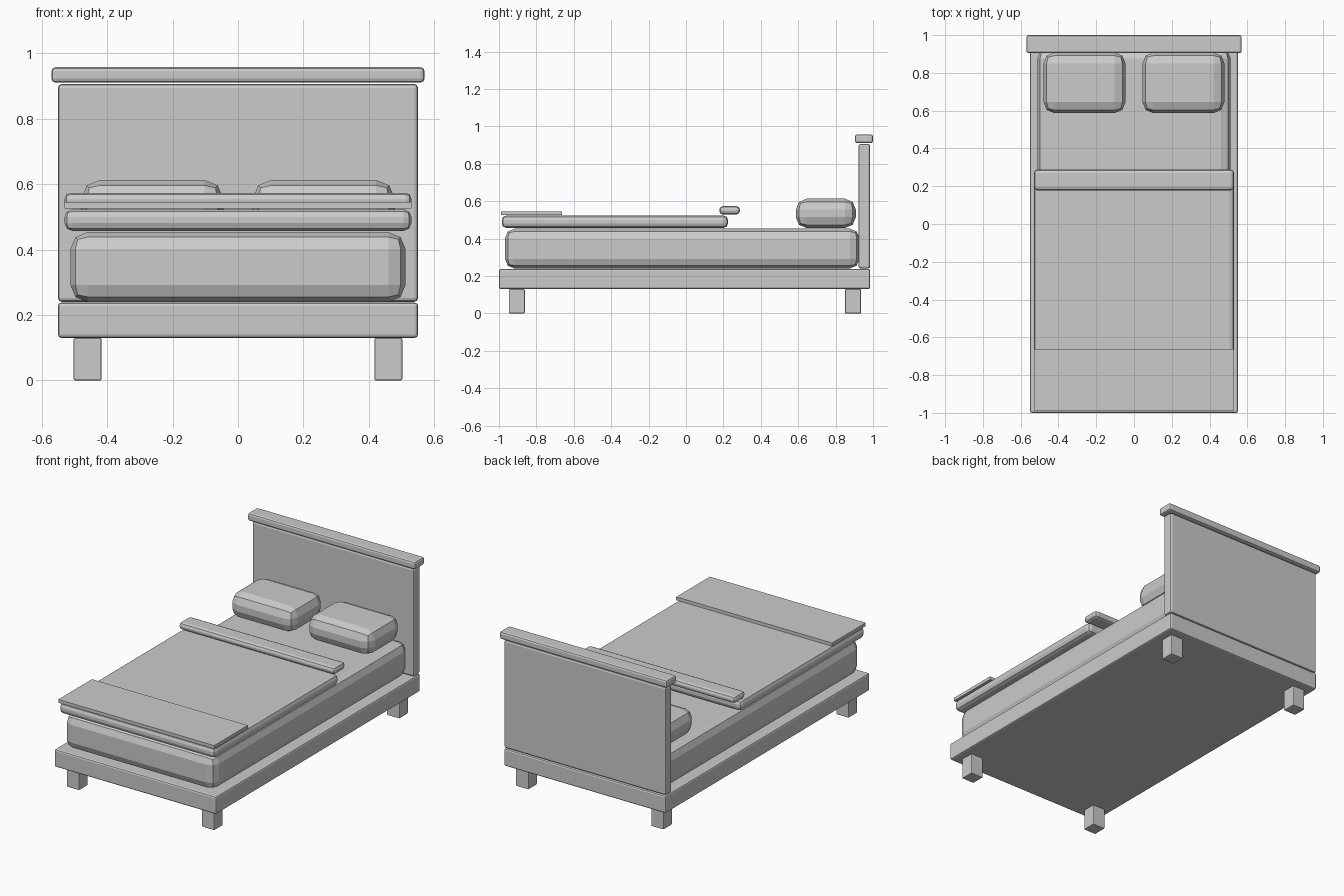
import bpy, bmesh

if "Cube" in bpy.data.objects:
    bpy.data.objects.remove(bpy.data.objects["Cube"])

grey = bpy.data.materials.new("light grey")
grey.diffuse_color = (0.6, 0.6, 0.6, 1)
grey.use_nodes = True
grey.node_tree.nodes["Principled BSDF"].inputs["Base Color"].default_value = grey.diffuse_color


def box(name, x, y, z, bevel=0.0, segments=2):
    """Box from (min, max) ranges, with faceted rounded edges."""
    bm = bmesh.new()
    bmesh.ops.create_cube(bm, size=1)
    for v in bm.verts:
        for i, (lo, hi) in enumerate((x, y, z)):
            v.co[i] = hi if v.co[i] > 0 else lo
    if bevel:
        bmesh.ops.bevel(bm, geom=bm.edges[:], offset=bevel, segments=segments,
                        profile=0.5, affect='EDGES', clamp_overlap=True)
    bmesh.ops.recalc_face_normals(bm, faces=bm.faces[:])
    me = bpy.data.meshes.new(name)
    bm.to_mesh(me)
    bm.free()
    me.materials.append(grey)
    ob = bpy.data.objects.new(name, me)
    bpy.context.collection.objects.link(ob)
    return ob


# wooden frame
box("bed_frame", (-0.55, 0.55), (-1.0, 0.985), (0.13, 0.238), 0.01)
box("headboard", (-0.55, 0.55), (0.922, 0.985), (0.24, 0.906), 0.012)
box("headboard_cap", (-0.57, 0.57), (0.904, 1.0), (0.91, 0.957), 0.012)

# legs and pillows, mirrored left and right
for side, s in (("left", -1), ("right", 1)):
    leg_x = sorted((s * 0.417, s * 0.502))
    box(f"front_leg_{side}", leg_x, (-0.947, -0.862), (0, 0.13), 0.005)
    box(f"back_leg_{side}", leg_x, (0.85, 0.935), (0, 0.13), 0.005)
    box(f"pillow_{side}", sorted((s * 0.045, s * 0.479)),
        (0.587, 0.908), (0.457, 0.613), 0.058)

# mattress and bedding
box("mattress", (-0.512, 0.512), (-0.968, 0.928), (0.24, 0.453), 0.052)
box("blanket", (-0.53, 0.53), (-0.985, 0.225), (0.457, 0.523), 0.024)
box("blanket_fold", (-0.53, 0.53), (0.178, 0.288), (0.529, 0.573), 0.018)
box("foot_throw", (-0.53, 0.53), (-0.988, -0.662), (0.525, 0.545))
